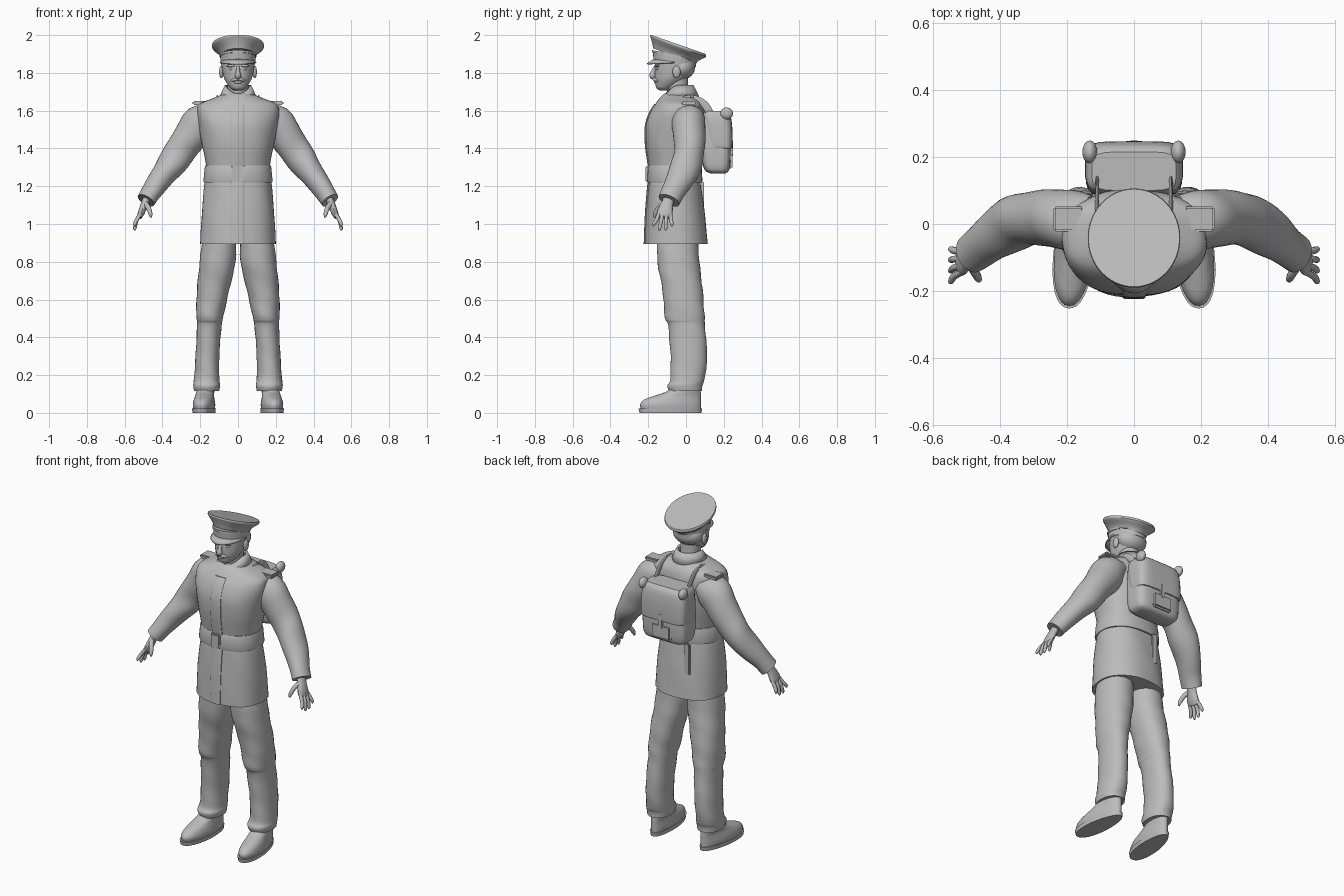
import bpy, bmesh, math
from mathutils import Vector

cube = bpy.data.objects.get("Cube")
if cube:
    bpy.data.objects.remove(cube, do_unlink=True)

GREY = (0.5, 0.5, 0.5, 1)
grey = bpy.data.materials.new("plain grey")
grey.use_nodes = True
grey.diffuse_color = GREY
grey.node_tree.nodes["Principled BSDF"].inputs["Base Color"].default_value = GREY


def finish(name, bm, angle=40):
    bmesh.ops.recalc_face_normals(bm, faces=bm.faces)
    mesh = bpy.data.meshes.new(name)
    bm.to_mesh(mesh)
    bm.free()
    mesh.materials.append(grey)
    ob = bpy.data.objects.new(name, mesh)
    bpy.context.collection.objects.link(ob)
    bpy.ops.object.select_all(action='DESELECT')
    ob.select_set(True)
    bpy.context.view_layer.objects.active = ob
    bpy.ops.object.shade_smooth_by_angle(angle=math.radians(angle))
    return ob


def catmull(rows, steps):
    """Smoothly resample a list of equal-length tuples."""
    if steps == 1:
        return [list(r) for r in rows]
    out = []
    for i in range(len(rows) - 1):
        a, b, c, d = (rows[min(max(j, 0), len(rows) - 1)] for j in range(i - 1, i + 3))
        for s in range(steps):
            t = s / steps
            out.append([q + t / 2 * (r - p + t * (2 * p - 5 * q + 4 * r - e + t * (3 * (q - r) + e - p)))
                        for p, q, r, e in zip(a, b, c, d)])
    return out + [list(rows[-1])]


def loft(name, rings, sides=32, power=2, flat=False, slope=0, steps=4, fold=None, angle=40):
    """Skin over rings (x, y, z, x radius, y radius); flat rings stay level, others follow the path."""
    bm = bmesh.new()
    rings = catmull(rings, steps)
    pts = [Vector(r[:3]) for r in rings]
    loops = []
    for i, (x, y, z, rx, ry) in enumerate(rings):
        v, u = Vector((1, 0, 0)), Vector((0, 1, slope))
        if not flat:
            t = (pts[min(i + 1, len(pts) - 1)] - pts[max(i - 1, 0)]).normalized()
            u = (Vector((0, 1, 0)) - t * t.y).normalized()
            v = u.cross(t)
        loop = []
        for k in range(sides):
            a = math.tau * k / sides
            c, s = math.cos(a), math.sin(a)
            m = (abs(c) ** power + abs(s) ** power) ** (-1 / power)
            if fold:
                m *= 1 + fold(a, z)
            loop.append(bm.verts.new(pts[i] + v * (rx * m * c) + u * (ry * m * s)))
        loops.append(loop)
    for a, b in zip(loops, loops[1:]):
        for k in range(sides):
            bm.faces.new((a[k], a[k - 1], b[k - 1], b[k]))
    bm.faces.new(loops[0])
    bm.faces.new(loops[-1])
    return finish(name, bm, angle)


def levels(rows, x=0):
    """Level rings from (z, x radius, front y, back y)."""
    return [(x, (f + b) / 2, z, rx, (b - f) / 2) for z, rx, f, b in rows]


def ball(name, centre, size):
    bm = bmesh.new()
    bmesh.ops.create_uvsphere(bm, u_segments=20, v_segments=12, radius=1)
    for v in bm.verts:
        v.co = Vector(centre) + Vector(a * b for a, b in zip(v.co, size))
    return finish(name, bm, 60)


def box(name, centre, size, bevel=0.006):
    bm = bmesh.new()
    bmesh.ops.create_cube(bm, size=1)
    for v in bm.verts:
        v.co = Vector(centre) + Vector(a * b for a, b in zip(v.co, size))
    bmesh.ops.bevel(bm, geom=bm.edges[:], offset=bevel, segments=2, affect='EDGES')
    return finish(name, bm)


def cloth(amount, across, along):
    return lambda a, z: amount * math.sin(across * a + along * z) * math.sin(along * 0.6 * z + 1)


# Coat, with belt, front flap and buckle
coat = [(.895, .2, -.218, .115), (1.05, .192, -.212, .1), (1.2, .178, -.2, .08), (1.27, .167, -.192, .072),
        (1.33, .172, -.2, .08), (1.42, .19, -.212, .095), (1.52, .207, -.212, .102), (1.59, .217, -.19, .102),
        (1.635, .205, -.162, .092), (1.665, .135, -.14, .075), (1.69, .075, -.115, .05)]
loft("coat", levels(coat), sides=48, power=2.3, flat=True, fold=cloth(.012, 6, 14))
loft("front_flap", [(0, f + .001, z, .034, .007) for z, r, f, b in coat[:9]], sides=16, power=5, flat=True)
loft("belt", levels([(1.22, .181, -.203, .085), (1.23, .183, -.206, .087),
                     (1.3, .176, -.202, .083), (1.31, .173, -.198, .08)]), sides=48, power=2.3, flat=True, steps=1)
box("buckle", (-.005, -.204, 1.265), (.06, .02, .085))
box("belt_tail", (-.07, .088, 1.13), (.04, .014, .19))

# Collar: a flared strip that drops to two points at the front
bm = bmesh.new()
top, low = [], []
for k in range(41):
    a = math.radians(-84 + 348 * k / 40)
    front = max(0, -math.sin(a))
    c, s = math.cos(a), math.sin(a)
    top.append(bm.verts.new((.07 * c, -.035 + .075 * s, 1.735 - .045 * front ** 2)))
    low.append(bm.verts.new((.098 * c, -.035 + .105 * s, 1.675 - .045 * front ** 4)))
for k in range(40):
    bm.faces.new((top[k], top[k + 1], low[k + 1], low[k]))
collar = finish("collar", bm)
thick = collar.modifiers.new("thickness", 'SOLIDIFY')
thick.thickness = .012

# Neck, head and face
loft("neck", [(0, -.03, 1.63, .06, .06), (0, -.045, 1.72, .055, .058), (0, -.055, 1.8, .06, .065)], sides=24)
loft("head", levels([(1.708, .02, -.14, -.09), (1.718, .038, -.155, -.07), (1.74, .056, -.162, -.03),
                     (1.77, .073, -.165, .005), (1.81, .083, -.166, .035), (1.85, .088, -.163, .043),
                     (1.89, .088, -.16, .043)]), flat=True)
ball("hair", (0, -.02, 1.83), (.09, .068, .065))
loft("nose", [(0, -.16, 1.835, .008, .008), (0, -.172, 1.805, .011, .014),
              (0, -.176, 1.785, .017, .018), (0, -.166, 1.775, .012, .012)], sides=12)
ball("lips", (0, -.158, 1.75), (.022, .012, .008))
for s, side in ((-1, "right"), (1, "left")):
    ball(side + "_ear", (s * .088, -.05, 1.805), (.012, .021, .033))
    ball(side + "_brow", (s * .036, -.153, 1.838), (.024, .014, .008))
    ball(side + "_eye", (s * .034, -.147, 1.82), (.014, .012, .008))
    loft(side + "_moustache", [(0, -.169, 1.768, .009, .009), (s * .02, -.164, 1.764, .009, .01),
                               (s * .042, -.15, 1.756, .003, .003)], sides=10)

# Peaked cap: band, flared crown, and peak
loft("cap_band", levels([(1.85, .092, -.172, .052), (1.9, .094, -.176, .056)]), flat=True, slope=-.17)
loft("cap_piping", levels([(1.885, .097, -.181, .06), (1.897, .097, -.181, .06)]), flat=True, slope=-.2)
loft("cap_crown", levels([(1.89, .092, -.174, .054), (1.91, .105, -.178, .07), (1.933, .134, -.186, .102),
                          (1.943, .138, -.19, .106), (1.951, .136, -.187, .104)]),
     sides=48, flat=True, slope=-.35, steps=3, angle=30)
bm = bmesh.new()
edge = []
for k in range(21):
    a = math.pi * (1 + k / 20)
    c, s = math.cos(a), math.sin(a)
    edge.append([bm.verts.new((r * c, -.06 + q * s, z + d * s)) for r, q, z, d in
                 ((.09, .11, 1.862, -.012), (.097, .147, 1.856, .006))])
for a, b in zip(edge, edge[1:]):
    bm.faces.new((a[0], b[0], b[1], a[1]))
peak = finish("cap_peak", bm)
peak.modifiers.new("thickness", 'SOLIDIFY').thickness = .007

# Limbs, built once for each side
for s, side in ((-1, "right"), (1, "left")):
    loft(side + "_sleeve", [(s * x, y, z, a, b) for x, y, z, a, b in (
        (.13, .01, 1.575, .055, .075), (.19, .012, 1.54, .095, .092), (.25, .018, 1.465, .09, .086),
        (.3, .018, 1.395, .08, .082), (.35, .005, 1.32, .076, .082), (.41, -.03, 1.24, .062, .074),
        (.455, -.066, 1.175, .054, .062), (.487, -.09, 1.125, .052, .056))], fold=cloth(.05, 2, 24))
    box(side + "_shoulder_tab", (s * .195, .015, 1.64), (.09, .075, .022))

    # Hand with four fingers and a thumb
    loft(side + "_palm", [(s * .475, -.085, 1.15, .022, .03), (s * .495, -.1, 1.105, .02, .032),
                          (s * .512, -.112, 1.06, .018, .042), (s * .522, -.118, 1.035, .012, .036)], sides=16)
    for k in range(4):
        j = k - 1.5
        tip = 1 - .022 * (1.5 - abs(j))
        loft(f"{side}_finger_{k + 1}", [
            (s * .512, -.113 + j * .019, 1.06, .01, .01),
            (s * .537, -.118 + j * .026, 1.02, .0105, .0105),
            (s * .546, -.123 + j * .032, tip, .009, .009),
            (s * .547, -.124 + j * .033, tip - .012, .004, .004)], sides=10)
    loft(side + "_thumb", [(s * .492, -.118, 1.11, .014, .014), (s * .474, -.145, 1.085, .013, .013),
                           (s * .464, -.163, 1.055, .011, .011), (s * .461, -.168, 1.035, .005, .005)], sides=10)

    # Trouser leg
    leg = [(.93, .1, .09, -.15, .06), (.8, .108, .096, -.15, .07), (.65, .132, .084, -.126, .09),
           (.53, .147, .073, -.116, .098), (.49, .15, .069, -.106, .098), (.46, .152, .065, -.094, .1),
           (.3, .162, .064, -.08, .11), (.18, .166, .066, -.084, .1), (.145, .166, .07, -.1, .088),
           (.115, .166, .066, -.09, .085)]
    loft(side + "_trouser_leg", [levels([(z, r, f, b)], s * x)[0] for z, x, r, f, b in leg],
         flat=True, power=2.2, fold=cloth(.035, 2, 30))

    # Shoe and sole, turned slightly outwards
    shoe = loft(side + "_shoe", levels([(.02, .056, -.24, .08), (.045, .058, -.245, .08), (.07, .054, -.222, .08),
                                       (.09, .05, -.17, .08), (.115, .05, -.1, .078), (.15, .05, -.07, .075)]),
                flat=True, power=2.2)
    sole = loft(side + "_sole", levels([(.0, .058, -.247, .082), (.024, .061, -.253, .086)]),
                flat=True, power=2.3, steps=1)
    for ob in (shoe, sole):
        ob.location.x = s * .17
        ob.rotation_euler.z = s * math.radians(6)
        for v in ob.data.vertices:  # narrow the heel
            v.co.x *= 1 - max(0, v.co.y + .08) * 1.2

    # Pack strap over the shoulder
    loft(side + "_pack_strap", [(s * .11, y, z, .006, .02) for y, z in
                                ((.14, 1.56), (.1, 1.63), (.04, 1.662), (-.03, 1.655))], sides=12)
    # Raised corner of the pack lid
    ball(side + "_lid_corner", (s * .132, .215, 1.585), (.022, .034, .032))

# Backpack with lid, pocket and buckle strap
loft("backpack", levels([(1.268, .11, .13, .21), (1.285, .135, .1, .228), (1.34, .143, .085, .236),
                         (1.45, .142, .08, .235), (1.56, .135, .085, .22), (1.59, .12, .095, .2)]),
     sides=40, power=5, flat=True)
loft("pack_lid", levels([(1.4, .135, .15, .242), (1.41, .145, .12, .246), (1.5, .146, .1, .246),
                         (1.57, .14, .09, .236), (1.597, .125, .1, .215)]), sides=40, power=5, flat=True)
box("pack_pocket", (0, .232, 1.335), (.13, .028, .09), .01)
box("pack_buckle_strap", (0, .242, 1.4), (.03, .014, .09), .004)
